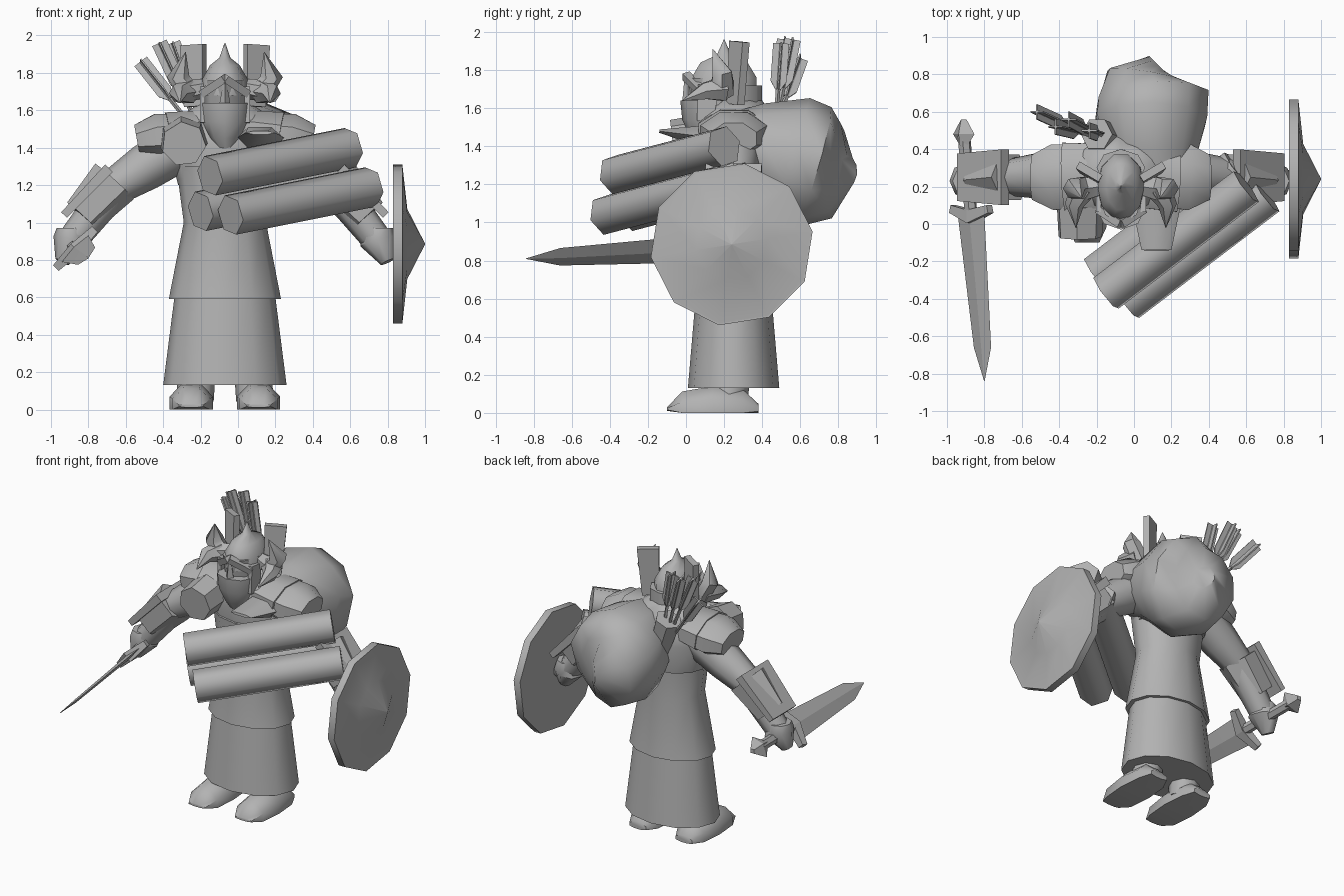
import bpy, bmesh, math
from mathutils import Vector

cube = bpy.data.objects.get("Cube")
if cube:
    bpy.data.objects.remove(cube, do_unlink=True)

GREY = (.45, .45, .45, 1)
grey = bpy.data.materials.new("plain grey")
grey.use_nodes = True
grey.diffuse_color = GREY
grey.node_tree.nodes["Principled BSDF"].inputs["Base Color"].default_value = GREY

X, Y, Z = Vector((1, 0, 0)), Vector((0, 1, 0)), Vector((0, 0, 1))
DIAGONAL = Z - X  # sets the roll of the sword
MIDDLE = X * -.07  # body centre line
QUARTER = math.pi / 4
POINT = .002
SIDES = (("right", -1), ("left", 1))


def loft(name, path, radii, sides=8, roll=Y, turn=0, angle=50):
    """Skin elliptical rings along a path; a radius is a number or a (side, depth) pair."""
    bm = bmesh.new()
    points = [Vector(p) for p in path]
    last = len(points) - 1
    rings = []
    for i, (point, radius) in enumerate(zip(points, radii)):
        along = (points[min(i + 1, last)] - points[max(i - 1, 0)]).normalized()
        across = roll.cross(along).normalized()
        deep = along.cross(across)
        wide, thick = radius if isinstance(radius, tuple) else (radius, radius)
        ring = []
        for k in range(sides):
            a = math.tau * k / sides + turn
            co = point + across * wide * math.cos(a) + deep * thick * math.sin(a)
            co.z = max(co.z, 0)
            ring.append(bm.verts.new(co))
        rings.append(ring)
    for low, high in zip(rings, rings[1:]):
        for k in range(sides):
            j = (k + 1) % sides
            bm.faces.new((low[k], low[j], high[j], high[k]))
    bm.faces.new(rings[0][::-1])
    bm.faces.new(rings[-1])
    bmesh.ops.remove_doubles(bm, verts=bm.verts, dist=POINT / 4)
    bmesh.ops.recalc_face_normals(bm, faces=bm.faces)
    mesh = bpy.data.meshes.new(name)
    bm.to_mesh(mesh)
    bm.free()
    mesh.materials.append(grey)
    ob = bpy.data.objects.new(name, mesh)
    bpy.context.collection.objects.link(ob)
    bpy.ops.object.select_all(action="DESELECT")
    ob.select_set(True)
    bpy.context.view_layer.objects.active = ob
    bpy.ops.object.shade_smooth_by_angle(angle=math.radians(angle))


def bar(name, path, radii, roll=Y):
    """Flat-faced loft with a rectangular section."""
    loft(name, path, radii, 4, roll, QUARTER, 10)


def body(name, rows, depth=.25, sides=12):
    """Upright part on the centre line, from rows of height, side radius, depth radius."""
    loft(name, [MIDDLE + Y * depth + Z * row[0] for row in rows], [row[1:] for row in rows], sides)


# Robe, tunic and torso
body("robe_skirt", [(.13, .33, .24), (.6, .27, .2)])
body("tunic", [(.59, .3, .22), (1, .22, .18), (1.3, .26, .2)])
body("torso", [(1.2, .25, .19), (1.4, .3, .22), (1.55, .27, .2), (1.64, .13, .13)], .27)

# Head, beard and helmet
body("head", [(1.5, .1, .12), (1.76, .12, .17)], .17, 8)
body("beard", [(1.36, .01, .01), (1.45, .08, .06), (1.54, .12, .1), (1.64, .13, .11)], .08, 8)
body("helmet", [(1.68, .13, .18), (1.76, .125, .18), (1.84, .08, .13), (1.88, .03, .04), (1.96, POINT, POINT)], .2, 10)
body("neck_guard", [(1.54, .13, .1), (1.72, .13, .1)], .3, 8)
body("nose", [(1.63, .03, .03), (1.74, .01, .02)], .01, 4)

# Mirrored parts
for side, sign in SIDES:
    def at(x, y, z):
        return MIDDLE + Vector((sign * x, y, z))

    # Shoe and ankle
    sole = [at(.18, y, .02) for y in (-.1, -.02, .14, .3, .38)]
    loft(side + "_shoe", sole, [(.07, .01), (.11, .1), (.125, .13), (.11, .11), (.07, .03)], 8, Z, QUARTER / 2)
    loft(side + "_ankle", [at(.16, .22, .05), at(.15, .24, .2)], [.1, .1])

    # Arm, cuff and hand
    shoulder, elbow, wrist = at(.18, .27, 1.45), at(.59, .25, 1.19), at(.82, .23, .9)
    loft(side + "_upper_arm", [shoulder, shoulder.lerp(elbow, .6), elbow], [.14, .125, .1])
    loft(side + "_forearm", [elbow, wrist], [.1, .08])
    loft(side + "_cuff", [elbow + Z * .03, elbow.lerp(wrist, .75) + Z * .06], [.14, .11], 6)
    bar(side + "_cuff_guard", [at(.62, .25, 1.29), at(.86, .25, 1.04)], [(.04, .21), (.03, .18)])
    loft(side + "_hand", [wrist + Z * .07, wrist, at(.87, .21, .79)], [.08, .1, .04], 8)

    # Layered shoulder plates
    loft(side + "_inner_shoulder_plate", [at(.05, .26, 1.51), at(.3, .25, 1.47)],
         [(.1, .18), (.13, .2)], 8, Y, QUARTER / 2, 40)
    loft(side + "_outer_shoulder_plate", [at(.2, .26, 1.48), at(.36, .25, 1.46), at(.47, .25, 1.44)],
         [(.11, .18), (.13, .19), (.09, .13)], 8, Y, QUARTER / 2, 40)

    # Brow, cheek guard, horn and wing of the helmet
    bar(side + "_brow", [at(0, 0, 1.77), at(.12, .08, 1.69)], [.03, .03])
    bar(side + "_cheek_guard", [at(.12, .1, 1.53), at(.12, .12, 1.72)], [(.02, .06), (.02, .08)])
    horn_root = at(.2, .19, 1.7)
    loft(side + "_horn", [at(.1, .2, 1.72), horn_root, at(.25, .19, 1.78), at(.21, .14, 1.91)],
         [.05, .07, .06, POINT], 6)
    loft(side + "_horn_spur", [horn_root, at(.25, .1, 1.69), at(.24, -.02, 1.64)], [.07, .05, POINT], 6, Z)
    bar(side + "_wing", [at(.16, .26, 1.62), at(.17, .28, 1.95)], [(.08, .03), (.1, .03)],
        Y * sign * .85 - X * .5)

# Chest discs
loft("right_chest_disc", [(-.29, .1, 1.44), (-.29, -.07, 1.42)], [.13, .12], 7, Z, QUARTER)
loft("left_chest_disc", [(.12, .1, 1.45), (.12, -.14, 1.48)], [(.13, .07), (.08, .01)], 6, Z)

# Round shield with a pointed boss
hub = Vector((.83, .24, .885))
out = X * .05
for name, path, sizes in (("shield_grip", [hub - out * 2, hub], [.05, .05]),
                          ("shield", [hub, hub + out], [.43, .43]),
                          ("shield_boss", [hub + out, hub + out * 1.5, hub + out * 3.4], [.42, .19, POINT])):
    loft(name, path, sizes, 10, Z, QUARTER / 5, 40)

# Sword, held forward with the blade turned on the diagonal
hilt, taper, tip = Vector((-.87, .04, .86)), Vector((-.81, -.66, .82)), Vector((-.8, -.84, .81))
pommel = hilt + Vector((-.04, .44, .03))
loft("sword_blade", [hilt, taper, tip], [(.1, .015), (.065, .01), POINT], 4, DIAGONAL, 0, 10)
guard = (X + Z) * .1
bar("sword_guard", [hilt - guard + Y * .04, hilt, hilt + guard + Y * .04], [.03, .05, .03])
loft("sword_grip", [hilt, pommel], [.035, .035], 6, DIAGONAL)
loft("sword_pommel", [pommel - Y * .06, pommel, pommel + Y * .08], [.03, (.08, .04), .02], 4, DIAGONAL, 0, 10)

# Three logs carried side by side
for name, start in (("upper", (-.15, -.37, 1.25)), ("lower", (-.04, -.42, 1.04)), ("inner", (-.2, -.27, 1.06))):
    end = Vector(start) + Vector((.75, .57, .15))
    loft(name + "_log", [start, end], [.11, .11], 6, Z, QUARTER / 3, 65)

# Sack on the back
loft("sack", [(.12, .15, 1.42), (.1, .36, 1.39), (.09, .55, 1.34), (.1, .67, 1.29), (.07, .79, 1.27), (.13, .85, 1.27)],
     [(.18, .14), (.25, .24), (.31, .33), (.31, .33), (.22, .25), (.07, .08)], 10, Z, QUARTER / 2, 60)

# Quiver and fletched arrows behind the right shoulder
loft("quiver", [(-.05, .44, 1.2), (-.2, .48, 1.6)], [.06, .09], 6)
for number, (x, y, z) in enumerate(((-.52, .6, 1.86), (-.42, .52, 1.96), (-.35, .56, 1.96), (-.24, .5, 1.94))):
    end = Vector((x, y, z))
    base = Vector((x * .3 - .08, .47, 1.5))
    loft(f"arrow_shaft_{number}", [base, end], [.012, .012], 4)
    vanes = [base.lerp(end, .45), base.lerp(end, .55), end]
    for label, roll in (("flat", Y), ("cross", X)):
        bar(f"arrow_{label}_fletching_{number}", vanes, [(.02, .006), (.06, .006), (.06, .006)], roll)
